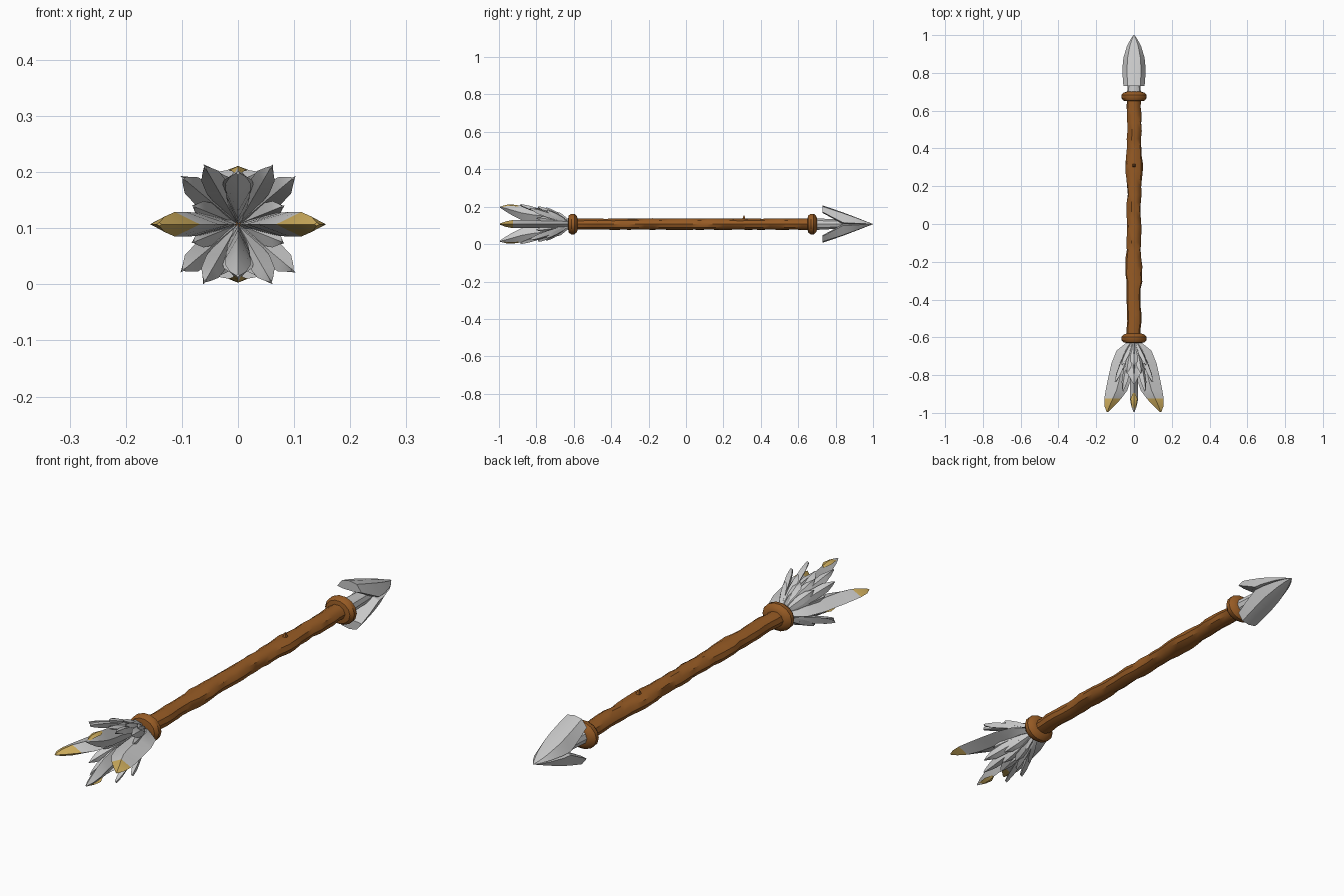
import bpy, math, random
from mathutils import Vector, Matrix

if "Cube" in bpy.data.objects:
    bpy.data.objects.remove(bpy.data.objects["Cube"])

random.seed(4)
CZ = 0.107  # height of the arrow axis


def material(name, rgb):
    m = bpy.data.materials.new(name)
    m.diffuse_color = (*rgb, 1)
    m.use_nodes = True
    m.node_tree.nodes["Principled BSDF"].inputs["Base Color"].default_value = m.diffuse_color
    return m


WOOD = material("brown wood", (0.31, 0.105, 0.018))
GREY = material("pale grey", (0.58, 0.58, 0.58))
GOLD = material("gold", (0.62, 0.42, 0.11))


def loft(name, rings, mats, rule=None, turn=0.0, angle=35):
    """Skin closed rings (axis-centred coordinates), turned about the y axis."""
    n = len(rings[0])
    rot = Matrix.Rotation(turn, 3, 'Y')
    verts = [rot @ Vector(p) + Vector((0, 0, CZ)) for r in rings for p in r]
    faces = [tuple(range(n))[::-1], tuple(range(len(verts) - n, len(verts)))]
    for i in range(len(rings) - 1):
        for j in range(n):
            k = (j + 1) % n
            faces.append((i * n + j, i * n + k, i * n + n + k, i * n + n + j))
    me = bpy.data.meshes.new(name)
    me.from_pydata(verts, [], faces)
    for m in mats:
        me.materials.append(m)
    if rule:
        for p in me.polygons:
            p.material_index = rule(p.center)
    ob = bpy.data.objects.new(name, me)
    bpy.context.collection.objects.link(ob)
    bpy.ops.object.select_all(action='DESELECT')
    ob.select_set(True)
    bpy.context.view_layer.objects.active = ob
    bpy.ops.object.mode_set(mode='EDIT')
    bpy.ops.mesh.select_all(action='SELECT')
    bpy.ops.mesh.normals_make_consistent(inside=False)
    bpy.ops.object.mode_set(mode='OBJECT')
    bpy.ops.object.shade_smooth_by_angle(angle=math.radians(angle))
    return ob


def ellipse(y, rx, rz, n, wob=0.0, cx=0.0):
    pts = []
    for k in range(n):
        a = 2 * math.pi * k / n
        w = 1 + random.uniform(-wob, wob)
        pts.append((cx + rx * w * math.cos(a), y, rz * w * math.sin(a)))
    return pts


# Gnarled shaft with two swellings
rings = []
N = 30
for i in range(N + 1):
    y = -0.6 + 1.26 * i / N
    bump = 0.010 * (math.exp(-((y - 0.3) / 0.06) ** 2) + math.exp(-((y + 0.24) / 0.06) ** 2))
    rings.append(ellipse(y, 0.037 + bump, 0.031, 10, 0.06, random.uniform(-0.003, 0.003)))
loft("shaft", rings, [WOOD])

# Small thorn on the shaft
loft("thorn", [[(x, 0.31 + dy, z) for x, dy in ((-s, -s), (s, -s), (s, s), (-s, s))]
               for z, s in ((0.024, 0.009), (0.046, 0.002))], [WOOD])

# Flared collars at both ends
for name, y0 in (("front_collar", -0.605), ("rear_collar", 0.675)):
    prof = ((-0.025, 0.036), (-0.022, 0.056), (-0.008, 0.067), (0.008, 0.067),
            (0.02, 0.055), (0.026, 0.036))
    loft(name, [ellipse(y0 + dy, r, r * 0.84, 14) for dy, r in prof], [WOOD])

# Neck joining shaft to head
loft("head_neck", [ellipse(0.68, 0.038, 0.034, 10), ellipse(0.74, 0.033, 0.030, 10),
                   ellipse(0.88, 0.028, 0.024, 10)], [GREY])

# Arrow head: two arched barbs forming a V
for name, turn in (("upper_barb", 0), ("lower_barb", math.pi)):
    rings = []
    for y, w, h in ((0.73, 0.056, 0.100), (0.78, 0.060, 0.083), (0.84, 0.060, 0.062),
                    (0.88, 0.056, 0.047), (0.94, 0.038, 0.024), (0.975, 0.02, 0.010),
                    (1.0, 0.003, 0.001)):
        inner = max(0.0, 0.06 * (0.84 - y) / 0.11)
        edge = inner + 0.12 * (h - inner)
        rings.append([(-w, y, edge), (-0.6 * w, y, h * 0.94), (0, y, h), (0.6 * w, y, h * 0.94),
                      (w, y, edge), (0.5 * w, y, inner), (-0.5 * w, y, inner)])
    loft(name, rings, [GREY], turn=turn, angle=25)

# Large feathers: outline as (y, inner radius, outer radius, half thickness)
OUTLINE = ((-0.625, 0.0, 0.035, 0.012), (-0.67, 0.0, 0.092, 0.016), (-0.74, 0.005, 0.12, 0.019),
           (-0.82, 0.015, 0.138, 0.021), (-0.88, 0.035, 0.150, 0.022),
           (-0.925, 0.068, 0.157, 0.022), (-0.965, 0.105, 0.156, 0.014),
           (-0.995, 0.136, 0.145, 0.003))


def big_feather(name, turn, scale, rule, mats):
    rings = []
    for y, a, b, t in OUTLINE:
        a, b = a * scale, b * scale
        m = (a + b) / 2
        rings.append([(a, y, 0), (m, y, t), (b, y, 0), (m, y, -t)])
    loft(name, rings, mats, rule, turn)


def gold_tip(c):
    return 1 if c.y < -0.925 else 0


big_feather("right_feather", 0, 1, gold_tip, [GREY, GOLD])
big_feather("left_feather", math.pi, 1, gold_tip, [GREY, GOLD])
for name, turn in (("top", -math.pi / 2), ("bottom", math.pi / 2)):
    big_feather(name + "_feather", turn, 0.65, None, [GREY])
    # gold plate along the outer crest
    loft(name + "_gold_crest",
         [[(r - 0.005, y, -w), (r + 0.002, y, 0), (r - 0.005, y, w)]
          for y, r, w in ((-0.895, 0.098, 0.006), (-0.925, 0.102, 0.018),
                          (-0.955, 0.102, 0.014), (-0.988, 0.094, 0.002))],
         [GOLD], turn=turn)


# Small layered feathers flaring outwards
def small_feather(name, turn, radius, y_tip, width, thick):
    rings = []
    for f, w in ((0, 0.35), (0.25, 0.75), (0.55, 1.0), (0.8, 0.85), (0.93, 0.4), (1, 0.06)):
        y = -0.63 + (y_tip + 0.63) * f
        r = 0.012 + (radius - 0.012) * f ** 0.85
        t = thick * (0.4 + 0.6 * w)
        rings.append([(r, y, -width * w), (r + t, y + 0.3 * t, 0),
                      (r, y, width * w), (r - t, y - 0.3 * t, 0)])
    loft(name, rings, [GREY], turn=turn)


TIERS = (("outer", 60, 0.118, -0.885, 0.021, 0.013), ("middle", 40, 0.128, -0.835, 0.022, 0.013),
         ("inner", 68, 0.098, -0.79, 0.020, 0.012), ("short", 48, 0.095, -0.745, 0.019, 0.011),
         ("low", 22, 0.085, -0.80, 0.018, 0.010))
for tier, deg, r, y, w, t in TIERS:
    for q, a in enumerate((deg, 180 - deg, 180 + deg, 360 - deg)):
        small_feather(f"{tier}_small_feather_{q + 1}", math.radians(a), r, y, w, t)
for name, a in (("top", -90), ("bottom", 90)):
    small_feather(name + "_petal_long", math.radians(a), 0.092, -0.85, 0.03, 0.010)
    small_feather(name + "_petal_short", math.radians(a), 0.085, -0.75, 0.024, 0.010)
